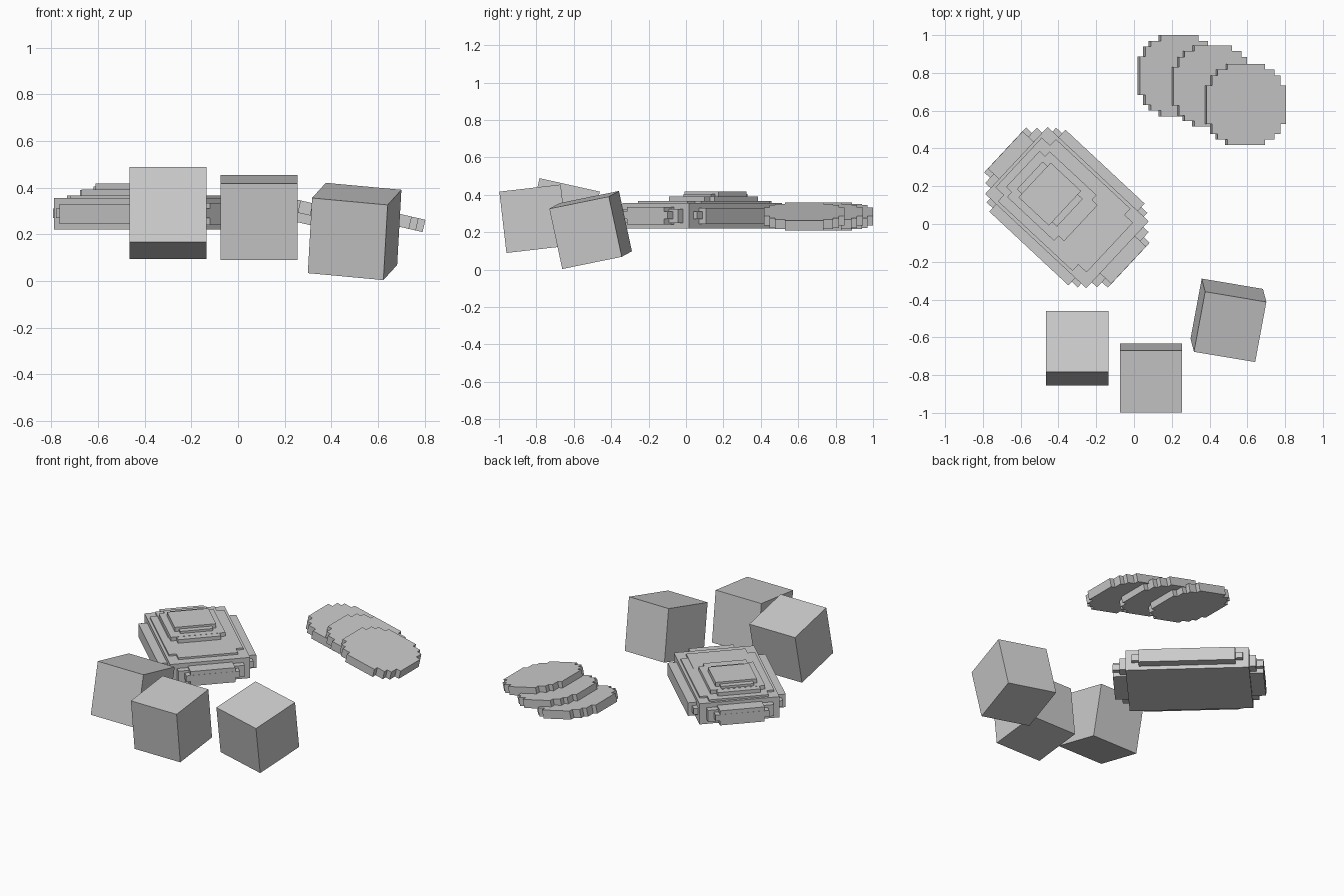
import bpy, bmesh
from math import radians
from mathutils import Matrix, Euler

if "Cube" in bpy.data.objects:
    bpy.data.objects.remove(bpy.data.objects["Cube"])


def finish(name, bm, loc, rot):
    """Turn a bmesh into a placed object (rotation in degrees)."""
    bmesh.ops.recalc_face_normals(bm, faces=bm.faces)
    me = bpy.data.meshes.new(name)
    bm.to_mesh(me)
    bm.free()
    ob = bpy.data.objects.new(name, me)
    ob.location = loc
    ob.rotation_euler = Euler([radians(a) for a in rot])
    bpy.context.collection.objects.link(ob)
    return ob


def boxes(name, parts, loc, rot=(0, 0, 0)):
    """Each part: centre u, centre v, bottom z, top z, length u, width v."""
    bm = bmesh.new()
    for cu, cv, z0, z1, su, sv in parts:
        m = Matrix.Translation((cu, cv, (z0 + z1) / 2)) @ Matrix.Diagonal((su, sv, z1 - z0, 1))
        bmesh.ops.create_cube(bm, size=1, matrix=m)
    return finish(name, bm, loc, rot)


# three tumbled cubes
S = 0.33
for name, loc, rot in (
        ("cube_left", (-0.30, -0.658, 0.292), (-12.6, 0, 0)),
        ("cube_middle", (0.09, -0.815, 0.272), (6.6, 0, 0)),
        ("cube_right", (0.50, -0.51, 0.212), (11.4, 5.2, -9.5))):
    boxes(name, [(0, 0, -S / 2, S / 2, S, S)], loc, rot)

# three stepped round slices, leaning on one another
steps = [(0.215, 0.102), (0.185, 0.155), (0.155, 0.185), (0.102, 0.215)]
quarter = []
for i, (x, y) in enumerate(steps):
    quarter.append((x, y))
    if i < 3:
        quarter.append((steps[i + 1][0], y))
outline = (quarter + [(-x, y) for x, y in reversed(quarter)]
           + [(-x, -y) for x, y in quarter] + [(x, -y) for x, y in reversed(quarter)])
for name, x, y in (("slice_back", 0.235, 0.785), ("slice_middle", 0.413, 0.73), ("slice_front", 0.588, 0.632)):
    bm = bmesh.new()
    face = bm.faces.new([bm.verts.new((px, py, -0.027)) for px, py in outline])
    ext = bmesh.ops.extrude_face_region(bm, geom=[face])
    bmesh.ops.translate(bm, vec=(0, 0, 0.054), verts=[g for g in ext["geom"] if isinstance(g, bmesh.types.BMVert)])
    finish(name, bm, (x, y, 0.284), (0, 13, 0))

# stepped slab: main body, side and end steps, then rising top layers
boxes("stepped_slab", [
    (0, 0, 0.22, 0.355, 0.732, 0.485),
    (0, 0, 0.27, 0.31, 0.895, 0.325),
    (0, 0, 0.24, 0.335, 0.893, 0.27),
    (0, 0, 0.245, 0.33, 0.573, 0.592),
    (0, 0, 0.27, 0.31, 0.66, 0.54),
    (0, 0, 0.25, 0.325, 0.81, 0.40),
], (-0.355, 0.087, 0), (0, 0, -43))
boxes("slab_top_layers", [
    (-0.02, 0, 0.34, 0.367, 0.66, 0.36),
    (-0.02, 0, 0.34, 0.366, 0.54, 0.45),
    (-0.10, -0.01, 0.36, 0.39, 0.42, 0.26),
    (-0.10, -0.01, 0.36, 0.391, 0.34, 0.33),
    (-0.115, -0.01, 0.38, 0.405, 0.29, 0.20),
    (-0.115, -0.01, 0.38, 0.418, 0.22, 0.25),
], (-0.355, 0.087, 0), (0, 0, -43))
